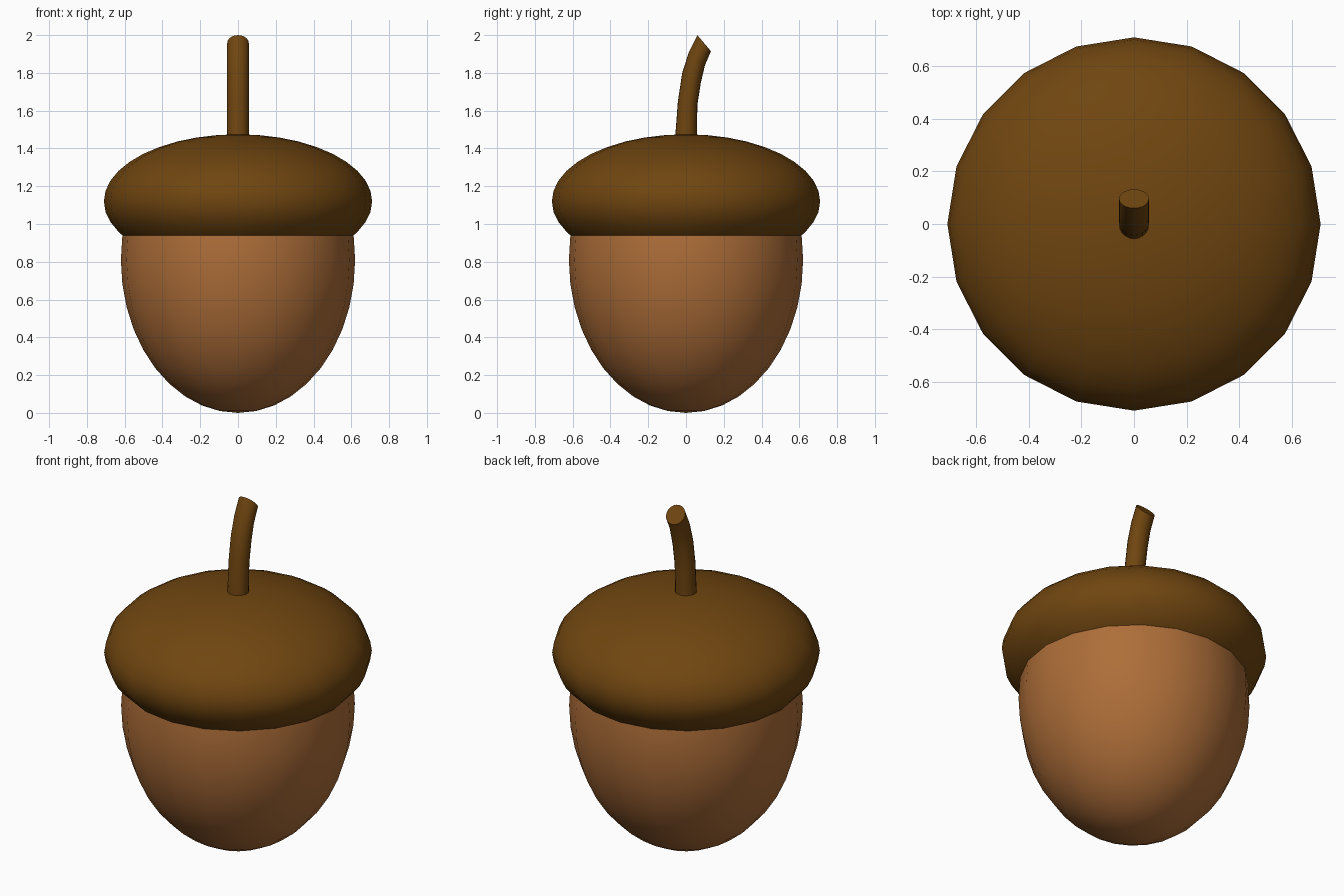
import bpy, bmesh, math

if "Cube" in bpy.data.objects:
    bpy.data.objects.remove(bpy.data.objects["Cube"])

SIDES = 20


def material(name, color):
    m = bpy.data.materials.new(name)
    m.diffuse_color = (*color, 1)
    m.use_nodes = True
    m.node_tree.nodes["Principled BSDF"].inputs["Base Color"].default_value = m.diffuse_color
    return m


def loft(name, rings, mat, close_start=False, close_end=False):
    """Skin a list of rings; a ring holding one point is a pole."""
    bm = bmesh.new()
    loops = [[bm.verts.new(p) for p in ring] for ring in rings]
    for a, b in zip(loops, loops[1:]):
        n = max(len(a), len(b))
        for i in range(n):
            j = (i + 1) % n
            quad = [a[i % len(a)], a[j % len(a)], b[j % len(b)], b[i % len(b)]]
            bm.faces.new(list(dict.fromkeys(quad)))
    if close_start:
        bm.faces.new(loops[0][::-1])
    if close_end:
        bm.faces.new(loops[-1])
    bmesh.ops.recalc_face_normals(bm, faces=bm.faces)
    mesh = bpy.data.meshes.new(name)
    bm.to_mesh(mesh)
    bm.free()
    obj = bpy.data.objects.new(name, mesh)
    bpy.context.collection.objects.link(obj)
    mesh.materials.append(mat)
    bpy.ops.object.select_all(action='DESELECT')
    obj.select_set(True)
    bpy.context.view_layer.objects.active = obj
    bpy.ops.object.shade_smooth_by_angle(angle=math.radians(40))
    return obj


def ellipsoid_rings(radius, height, center, latitudes):
    rings = []
    for lat in latitudes:
        t = math.radians(lat)
        r, z = radius * math.cos(t), center + height * math.sin(t)
        if abs(lat) == 90:
            rings.append([(0, 0, z)])
        else:
            rings.append([(r * math.cos(k * math.tau / SIDES),
                           r * math.sin(k * math.tau / SIDES), z)
                          for k in range(SIDES)])
    return rings


nut_brown = material("nut_brown", (0.42, 0.155, 0.04))
cap_brown = material("cap_brown", (0.16, 0.06, 0.005))

# Nut: lower half of an ellipsoid, continuing just inside the cap
loft("nut", ellipsoid_rings(0.62, 0.81, 0.81, list(range(-90, 10, 9)) + [11]), nut_brown)

# Cap: flattened ellipsoid cut flat below its widest ring
loft("cap", ellipsoid_rings(0.71, 0.355, 1.12, [-30.5, -27] + list(range(-18, 91, 9))),
     cap_brown, close_start=True)

# Stem: bent tube, each ring given by its back and front (y, z) edge
edges = [((-0.058, 1.45), (0.058, 1.45)), ((-0.043, 1.65), (0.060, 1.63)),
         ((-0.020, 1.80), (0.078, 1.745)), ((0.015, 1.91), (0.100, 1.84)),
         ((0.060, 2.00), (0.132, 1.915))]
stem_rings = []
for (y0, z0), (y1, z1) in edges:
    ring = []
    for k in range(SIDES):
        a = k * math.tau / SIDES
        s = (1 + math.sin(a)) / 2
        ring.append((0.057 * math.cos(a), y0 + (y1 - y0) * s, z0 + (z1 - z0) * s))
    stem_rings.append(ring)
loft("stem", stem_rings, cap_brown, close_start=True, close_end=True)
